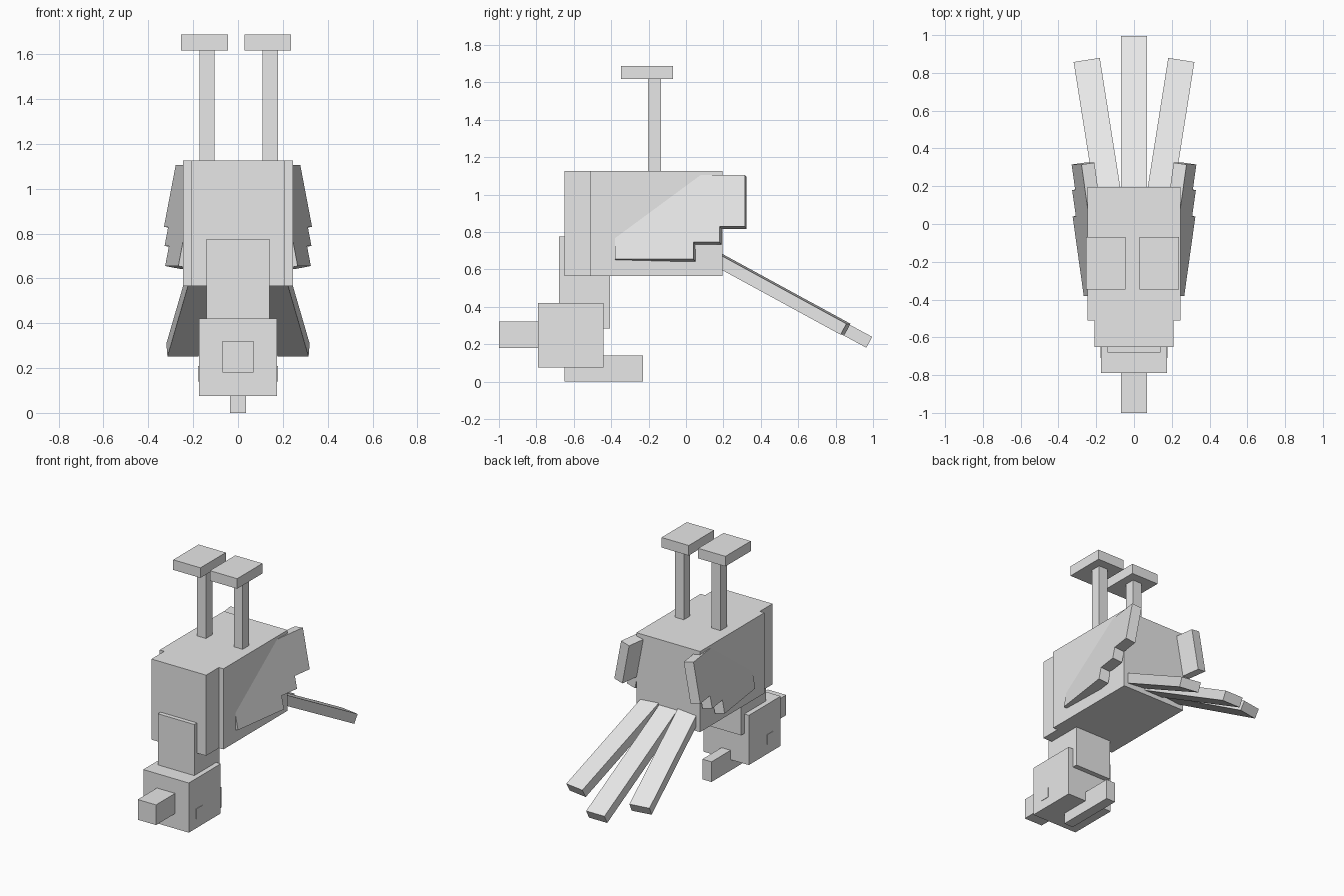
import bpy, bmesh, math
from mathutils import Matrix, Vector

cube = bpy.data.objects.get("Cube")
if cube:
    bpy.data.objects.remove(cube, do_unlink=True)

grey = bpy.data.materials.new("light grey")
grey.use_nodes = True
grey.diffuse_color = (0.8, 0.8, 0.8, 1)
grey.node_tree.nodes["Principled BSDF"].inputs["Base Color"].default_value = (0.8, 0.8, 0.8, 1)


def finish(name, bm):
    bmesh.ops.recalc_face_normals(bm, faces=bm.faces[:])
    mesh = bpy.data.meshes.new(name)
    bm.to_mesh(mesh)
    bm.free()
    mesh.materials.append(grey)
    obj = bpy.data.objects.new(name, mesh)
    bpy.context.collection.objects.link(obj)
    return obj


def box(name, x, y, z, matrix=Matrix()):
    """Box between the given (low, high) ranges, then transformed."""
    bm = bmesh.new()
    size = [b - a for a, b in (x, y, z)]
    mid = [(a + b) / 2 for a, b in (x, y, z)]
    place = matrix @ Matrix.Translation(mid) @ Matrix.Diagonal((*size, 1))
    bmesh.ops.create_cube(bm, size=1, matrix=place)
    return finish(name, bm)


# Body, neck and head
box("body", (-0.245, 0.245), (-0.51, 0.195), (0.565, 1.125))
box("chest", (-0.21, 0.21), (-0.65, -0.51), (0.565, 1.125))
box("neck", (-0.14, 0.14), (-0.68, -0.405), (0.285, 0.775))
box("head", (-0.175, 0.175), (-0.79, -0.44), (0.075, 0.42))
box("beak", (-0.07, 0.07), (-1.0, -0.79), (0.18, 0.32))
box("comb", (-0.035, 0.035), (-0.65, -0.23), (0.0, 0.14))

# Legs and feet, set slightly off centre
for side, leg_x, foot_x in (("left", 0.11, 0.028), ("right", -0.172, -0.254)):
    box(side + "_leg", (leg_x, leg_x + 0.068), (-0.203, -0.133), (1.1, 1.617))
    box(side + "_foot", (foot_x, foot_x + 0.209), (-0.348, -0.07), (1.617, 1.687))

# Eye plates and stepped wings, splayed out to the rear and downward
WING = [(-0.38, 1.105), (0.315, 1.105), (0.315, 0.83), (0.18, 0.83),
        (0.18, 0.745), (0.04, 0.745), (0.04, 0.655), (-0.38, 0.655)]
inward = Vector((1, -0.14, 0.19)).normalized() * -0.07
for side, s in (("left", 1), ("right", -1)):
    flip = Matrix.Diagonal((s, 1, 1, 1))
    box(side + "_eye", (0.174, 0.178), (-0.71, -0.64), (0.14, 0.21), flip)
    bm = bmesh.new()
    outer = [Vector((0.325 + 0.14 * (y - 0.04) - 0.19 * (z - 0.655), y, z)) for y, z in WING]
    face = bm.faces.new([bm.verts.new(p) for p in outer])
    new = bmesh.ops.extrude_face_region(bm, geom=[face], use_keep_orig=True)["geom"]
    bmesh.ops.translate(bm, vec=inward, verts=[v for v in new if isinstance(v, bmesh.types.BMVert)])
    bm.transform(flip)
    finish(side + "_wing", bm)

# Tail feathers, placed by the centre of their tips
FEATHERS = [("middle", (0, 0.98, 0.21), 0, 0.98),
            ("left", (0.248, 0.853, 0.28), -9, 0.8),
            ("right", (-0.248, 0.853, 0.28), 9, 0.8)]
for side, tip, yaw, length in FEATHERS:
    m = (Matrix.Translation(tip) @ Matrix.Rotation(math.radians(yaw), 4, "Z")
         @ Matrix.Rotation(math.radians(-28.3), 4, "X"))
    box(side + "_tail_feather", (-0.07, 0.07), (-length, 0), (-0.033, 0.033), m)
